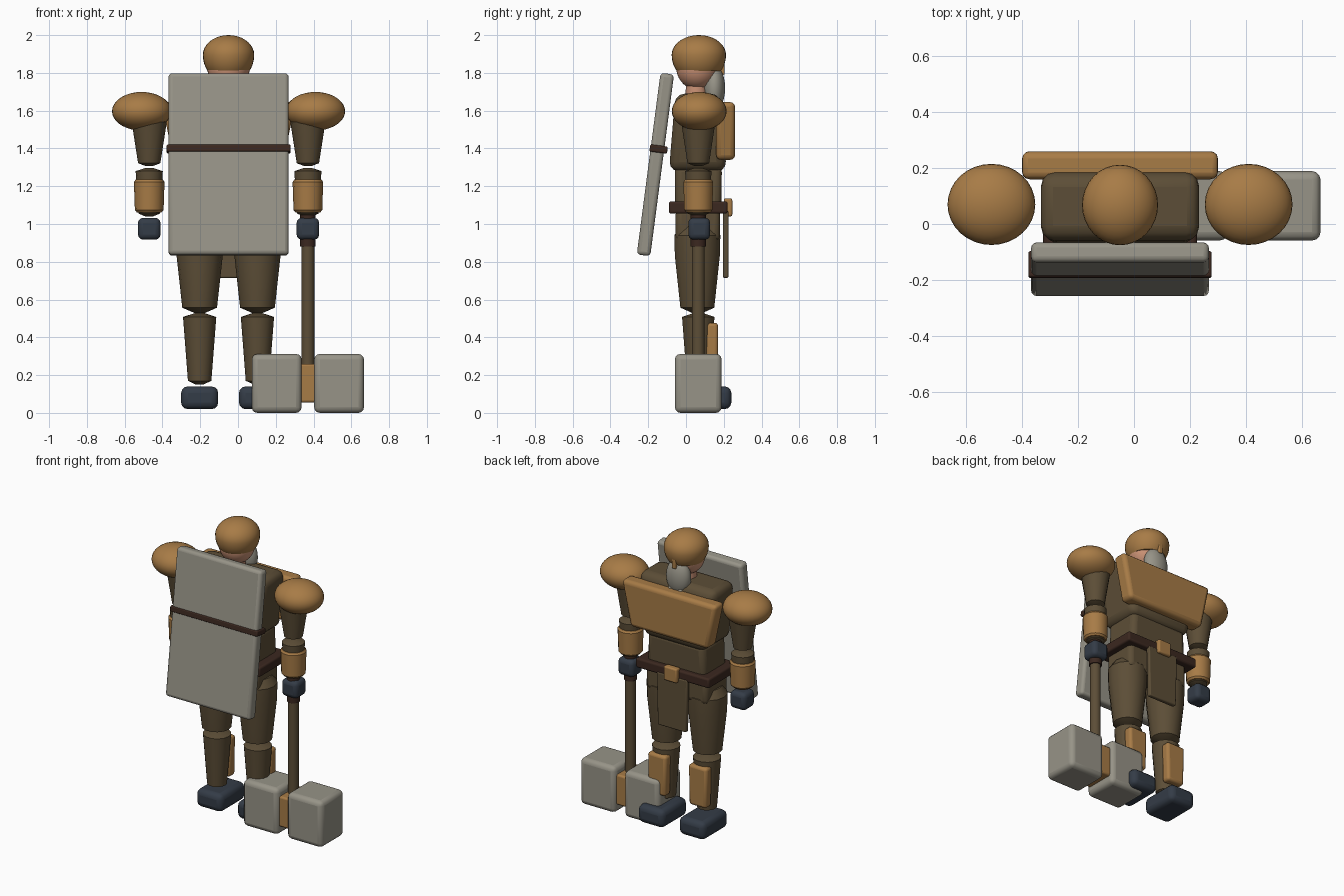
import bpy, bmesh, math
from mathutils import Vector

if "Cube" in bpy.data.objects:
    bpy.data.objects.remove(bpy.data.objects["Cube"])

CX, CY = -0.05, 0.065   # body axis; the figure faces +y


def mat(name, c):
    m = bpy.data.materials.new(name)
    m.diffuse_color = (*c, 1)
    m.use_nodes = True
    m.node_tree.nodes["Principled BSDF"].inputs["Base Color"].default_value = m.diffuse_color
    return m


BRONZE = mat("bronze", (0.39, 0.20, 0.062))
CLOTH = mat("brown_cloth", (0.108, 0.076, 0.038))
LEATHER = mat("dark_leather", (0.044, 0.021, 0.014))
STONE = mat("grey_stone", (0.31, 0.295, 0.245))
NAVY = mat("dark_blue", (0.034, 0.045, 0.063))
SKIN = mat("skin", (0.60, 0.29, 0.18))


def finish(bm, name, m, bevel=0.0):
    bmesh.ops.recalc_face_normals(bm, faces=bm.faces)
    me = bpy.data.meshes.new(name)
    bm.to_mesh(me)
    bm.free()
    ob = bpy.data.objects.new(name, me)
    bpy.context.collection.objects.link(ob)
    me.materials.append(m)
    if bevel:
        b = ob.modifiers.new("bevel", 'BEVEL')
        b.width, b.segments, b.limit_method = bevel, 3, 'ANGLE'
    bpy.ops.object.select_all(action='DESELECT')
    ob.select_set(True)
    bpy.context.view_layer.objects.active = ob
    bpy.ops.object.shade_smooth_by_angle(angle=math.radians(35))
    return ob


def box(name, m, x, y, z, bevel=0.02, top=(1, 1), bottom=(1, 1)):
    """Bevelled box from ranges; top and bottom scale the end faces."""
    bm = bmesh.new()
    bmesh.ops.create_cube(bm, size=1)
    size = [r[1] - r[0] for r in (x, y, z)]
    for v in bm.verts:
        s = top if v.co.z > 0 else bottom
        v.co = (v.co.x * s[0] * size[0], v.co.y * s[1] * size[1], v.co.z * size[2])
    ob = finish(bm, name, m, bevel)
    ob.location = [sum(r) / 2 for r in (x, y, z)]
    return ob


def lathe(name, m, x, y, profile, sides=14):
    """Turned part about a vertical axis; profile is (radius, z)."""
    bm = bmesh.new()
    rings = []
    for r, z in profile:
        rings.append([bm.verts.new((r * math.cos(2 * math.pi * i / sides),
                                    r * math.sin(2 * math.pi * i / sides), z))
                      for i in range(sides)])
    for a, b in zip(rings, rings[1:]):
        for i in range(sides):
            j = (i + 1) % sides
            bm.faces.new((a[i], a[j], b[j], b[i]))
    bm.faces.new(rings[0])
    bm.faces.new(rings[-1])
    ob = finish(bm, name, m)
    ob.location = (x, y, 0)
    return ob


def ball(name, m, loc, r, cut=None, low=1.0):
    """Ellipsoid; low stretches the lower half, cut trims below a unit height."""
    bm = bmesh.new()
    bmesh.ops.create_uvsphere(bm, u_segments=32, v_segments=18, radius=1)
    if cut is not None:
        g = bm.verts[:] + bm.edges[:] + bm.faces[:]
        res = bmesh.ops.bisect_plane(bm, geom=g, plane_co=(0, 0, cut),
                                     plane_no=(0, 0, -1), clear_outer=True)
        edges = [e for e in res['geom_cut'] if isinstance(e, bmesh.types.BMEdge)]
        bmesh.ops.edgeloop_fill(bm, edges=edges)
    for v in bm.verts:
        k = low if v.co.z < 0 else 1
        v.co = Vector((v.co.x * r[0], v.co.y * r[1], v.co.z * r[2] * k))
    ob = finish(bm, name, m)
    ob.location = loc
    return ob


def span(c, half):
    return (c - half, c + half)


# Torso and hips
box("chest", CLOTH, span(CX, 0.305), (-0.09, 0.215), (1.28, 1.69), 0.05,
    top=(0.95, 0.78), bottom=(0.76, 1))
box("waist", CLOTH, span(CX, 0.21), (-0.06, 0.19), (1.05, 1.31), 0.035, bottom=(1.05, 0.97))
box("hips", CLOTH, span(CX, 0.23), (-0.055, 0.18), (0.91, 1.08), 0.03)
box("belt", LEATHER, span(CX, 0.275), (-0.09, 0.22), (1.055, 1.12), 0.012)
box("buckle", BRONZE, span(CX, 0.05), (0.20, 0.245), (1.04, 1.135), 0.01)
box("apron", CLOTH, span(CX, 0.115), (0.195, 0.225), (0.715, 1.07), 0.008, bottom=(0.92, 1))
box("breastplate", BRONZE, span(CX, 0.355), (0.16, 0.26), (1.34, 1.645), 0.025,
    bottom=(0.82, 1))

# Head
lathe("neck", SKIN, CX, 0.055, [(0.06, 1.64), (0.055, 1.80)])
ball("head", SKIN, (CX, 0.06, 1.83), (0.113, 0.112, 0.118))
ball("helmet", BRONZE, (CX, 0.068, 1.895), (0.136, 0.144, 0.105), cut=-0.57, low=1.4)
ball("beard", STONE, (CX, 0.15, 1.72), (0.085, 0.057, 0.12))
box("nose_guard", BRONZE, span(CX, 0.014), (0.165, 0.205), (1.79, 1.88), 0.006)
for s in (-1, 1):
    ball("eye", NAVY, (CX + s * 0.045, 0.165, 1.828), (0.014, 0.014, 0.014))
    ball("beard_braid", STONE, (CX + s * 0.035, 0.178, 1.625), (0.022, 0.022, 0.035))

# Arms and legs, both sides
for s, side in ((-1, "left"), (1, "right")):
    ax, lx = CX + s * 0.42, CX + s * 0.153
    ball(side + "_pauldron", BRONZE, (CX + s * 0.46, 0.07, 1.597), (0.157, 0.145, 0.102))
    lathe(side + "_upper_arm", CLOTH, ax, CY,
          [(0.02, 1.307), (0.059, 1.322), (0.093, 1.54), (0.05, 1.60)])
    lathe(side + "_forearm", CLOTH, ax, CY,
          [(0.02, 1.04), (0.057, 1.055), (0.072, 1.28), (0.02, 1.297)])
    lathe(side + "_bracer", BRONZE, ax, CY,
          [(0.066, 1.062), (0.076, 1.074), (0.081, 1.222), (0.072, 1.235)])
    box(side + "_hand", NAVY, span(ax, 0.06), span(0.07, 0.058), (0.917, 1.033), 0.028)
    lathe(side + "_thigh", CLOTH, lx, 0.06,
          [(0.03, 0.53), (0.092, 0.557), (0.122, 0.83), (0.125, 0.94), (0.09, 0.99)])
    lathe(side + "_shin", CLOTH, lx, CY,
          [(0.02, 0.15), (0.062, 0.17), (0.088, 0.508), (0.02, 0.53)])
    box(side + "_shin_guard", BRONZE, span(lx, 0.07), (0.107, 0.17), (0.205, 0.477), 0.018,
        bottom=(0.92, 1))
    box(side + "_boot", NAVY, span(lx, 0.098), (-0.03, 0.24), (0.02, 0.14), 0.035)

# Slab shield slung on the back, with its strap
TILT = -0.13
slab = box("back_shield", STONE, span(CX, 0.318), span(0, 0.036), span(0, 0.485), 0.02)
slab.location = (CX, -0.162, 1.315)
slab.rotation_euler.x = TILT
strap = box("shield_strap", LEATHER, span(CX, 0.328), span(0, 0.047), span(0, 0.019), 0.008)
strap.location = (CX, -0.145, 1.397)
strap.rotation_euler.x = TILT

# Hammer resting on its head under the right hand
HX = CX + 0.42
lathe("hammer_handle", CLOTH, HX, CY, [(0.034, 0.2), (0.034, 1.05)])
lathe("hammer_grip", LEATHER, HX, CY, [(0.041, 0.88), (0.041, 1.06)])
box("hammer_collar", BRONZE, span(HX, 0.045), span(CY, 0.10), (0.055, 0.26), 0.012)
for s in (-1, 1):
    c = HX + s * 0.165
    box("hammer_block", STONE, span(c, 0.132), span(0.065, 0.124), (0.0, 0.312), 0.03)
